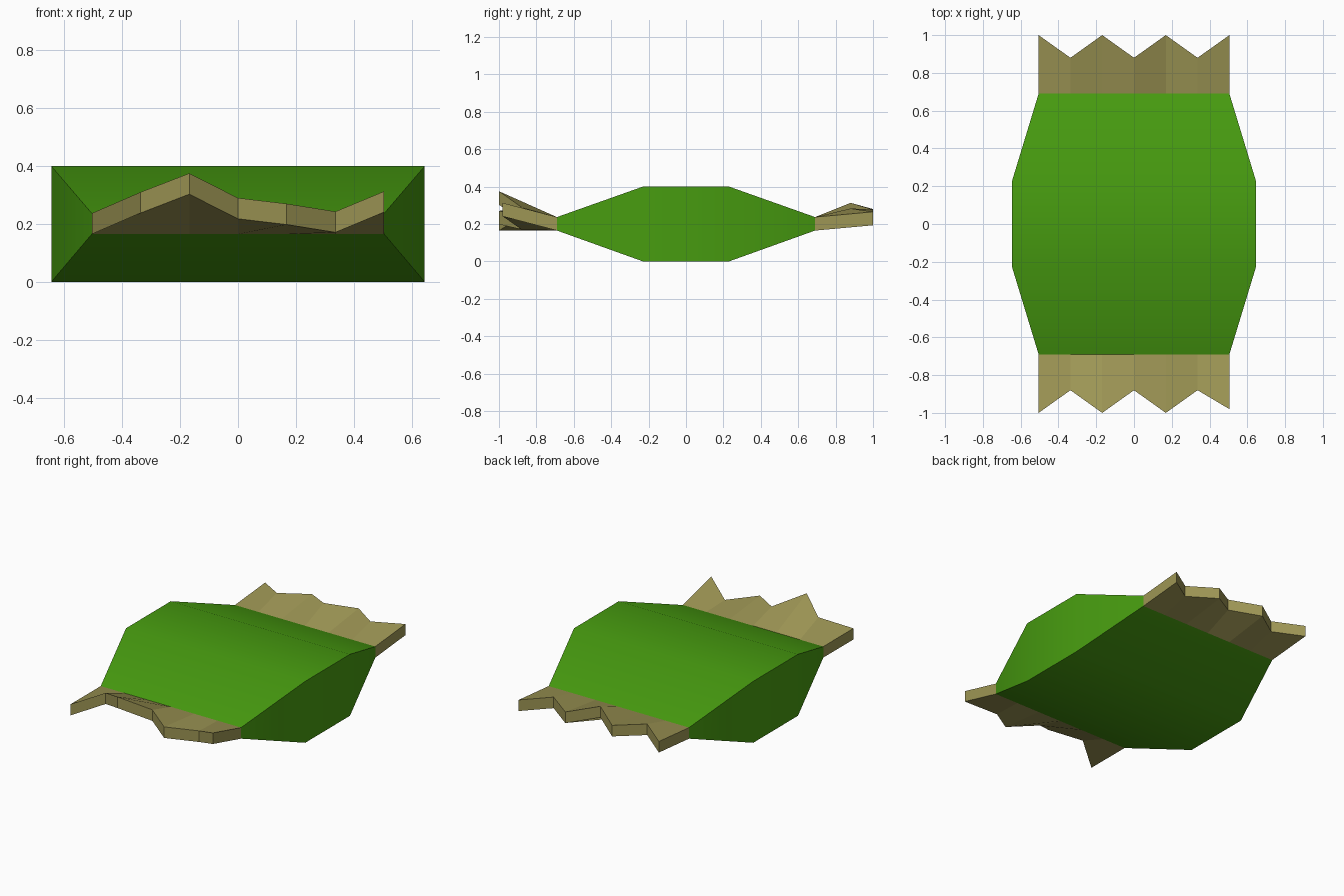
import bpy, bmesh

cube = bpy.data.objects.get("Cube")
if cube:
    bpy.data.objects.remove(cube, do_unlink=True)


def make_material(name, rgb):
    mat = bpy.data.materials.new(name)
    mat.use_nodes = True
    mat.diffuse_color = (*rgb, 1)
    bsdf = next(n for n in mat.node_tree.nodes if n.type == 'BSDF_PRINCIPLED')
    bsdf.inputs["Base Color"].default_value = (*rgb, 1)
    return mat


def loft(name, rings, mat):
    """Skin a row of four-cornered sections and cap both ends."""
    bm = bmesh.new()
    loops = [[bm.verts.new(p) for p in ring] for ring in rings]
    for a, b in zip(loops, loops[1:]):
        for i in range(4):
            j = (i + 1) % 4
            bm.faces.new((a[i], a[j], b[j], b[i]))
    bm.faces.new(loops[0])
    bm.faces.new(loops[-1])
    bmesh.ops.recalc_face_normals(bm, faces=bm.faces)
    mesh = bpy.data.meshes.new(name)
    bm.to_mesh(mesh)
    bm.free()
    mesh.materials.append(mat)
    obj = bpy.data.objects.new(name, mesh)
    bpy.context.collection.objects.link(obj)
    return obj


green = make_material("green_wrapper", (0.063, 0.33, 0.005))
tan = make_material("tan_wrapper_end", (0.34, 0.305, 0.09))

END_X, END_Y, LOW, HIGH = 0.505, 0.69, 0.165, 0.237
THICK = HIGH - LOW

# Body: wide middle tapering to both ends
sections = [(-END_Y, END_X, LOW, HIGH), (-0.23, 0.645, 0, 0.4),
            (0.23, 0.645, 0, 0.4), (END_Y, END_X, LOW, HIGH)]
body = loft("candy_body", [[(-w, y, lo), (w, y, lo), (w, y, hi), (-w, y, hi)]
                           for y, w, lo, hi in sections], green)
bpy.context.view_layer.objects.active = body
body.select_set(True)
bpy.ops.object.shade_smooth_by_angle()
body.select_set(False)


# Twisted ends: zigzag rim with a crumpled height along x
def wrapper_end(name, side, rim_heights, last_reach):
    rings = []
    for i, top in enumerate(rim_heights):
        x = -END_X + i * END_X / 3
        reach = last_reach if i == 6 else (0.88 if i % 2 else 1.0)
        rings.append([(x, side * END_Y, LOW), (x, side * reach, top - THICK),
                      (x, side * reach, top), (x, side * END_Y, HIGH)])
    loft(name, rings, tan)


wrapper_end("front_wrapper_end", -1,
            [0.237, 0.31, 0.375, 0.29, 0.27, 0.243, 0.313], 0.98)
wrapper_end("back_wrapper_end", 1,
            [0.265, 0.288, 0.28, 0.313, 0.277, 0.283, 0.265], 1.0)
